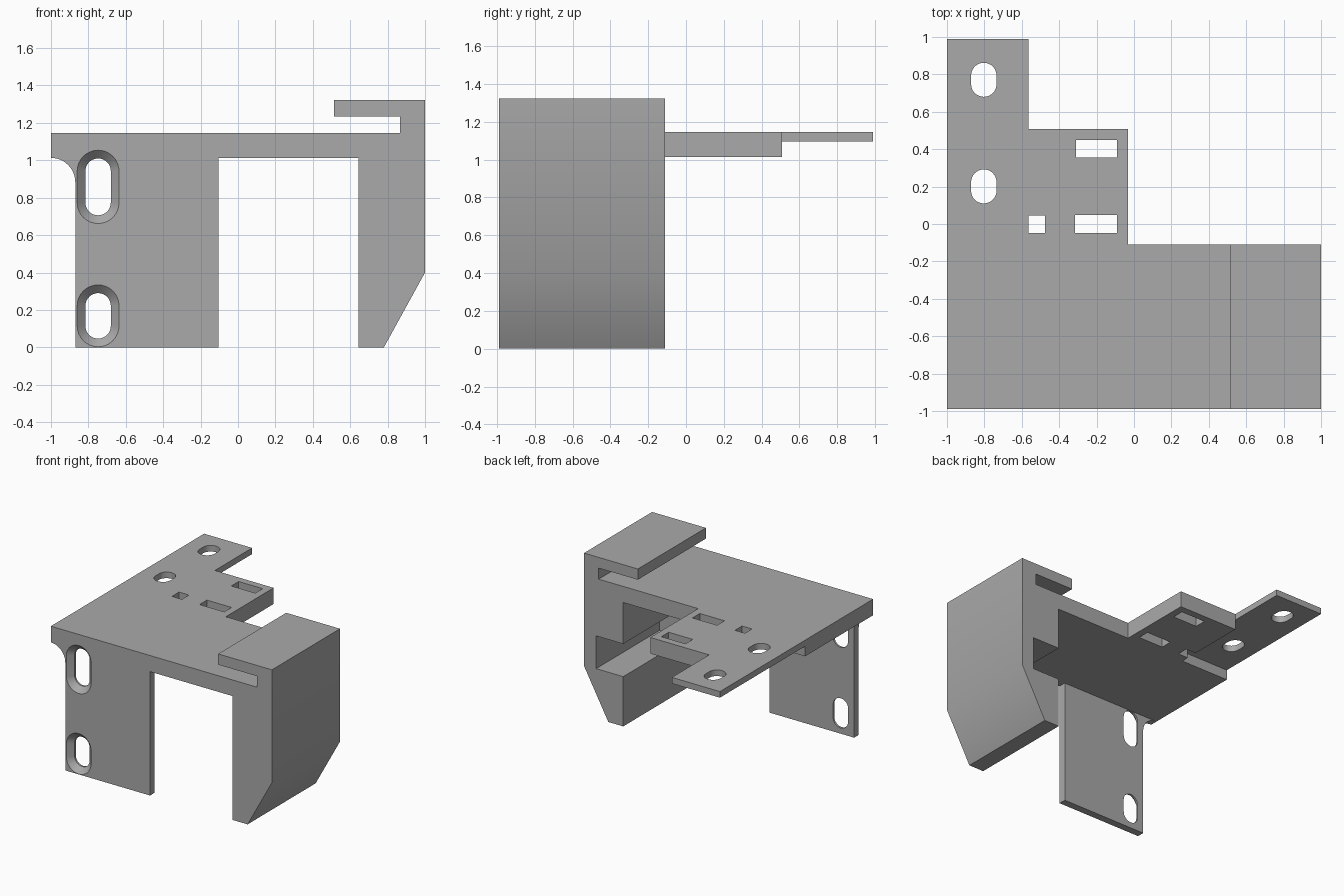
import bpy
import math

if "Cube" in bpy.data.objects:
    bpy.data.objects.remove(bpy.data.objects["Cube"], do_unlink=True)

grey = bpy.data.materials.new("plain_grey")
grey.use_nodes = True
grey.diffuse_color = (0.4, 0.4, 0.4, 1)
grey.node_tree.nodes["Principled BSDF"].inputs["Base Color"].default_value = (0.4, 0.4, 0.4, 1)


def prism(name, axis, start, end, near, far=None):
    """Loft a profile along y (x, z points) or z (x, y points)."""
    far = far or near

    def place(p, d):
        return (p[0], d, p[1]) if axis == "y" else (p[0], p[1], d)

    n = len(near)
    verts = [place(p, start) for p in near] + [place(p, end) for p in far]
    faces = [tuple(range(n)), tuple(range(2 * n - 1, n - 1, -1))]
    faces += [(i, i + n, (i + 1) % n + n, (i + 1) % n) for i in range(n)]
    mesh = bpy.data.meshes.new(name)
    mesh.from_pydata(verts, [], faces)
    mesh.materials.append(grey)
    obj = bpy.data.objects.new(name, mesh)
    bpy.context.collection.objects.link(obj)
    # make every normal point outward
    bpy.context.view_layer.objects.active = obj
    bpy.ops.object.select_all(action="DESELECT")
    obj.select_set(True)
    bpy.ops.object.mode_set(mode="EDIT")
    bpy.ops.mesh.select_all(action="SELECT")
    bpy.ops.mesh.normals_make_consistent(inside=False)
    bpy.ops.object.mode_set(mode="OBJECT")
    return obj


def rect(x0, x1, v0, v1):
    return [(x0, v0), (x1, v0), (x1, v1), (x0, v1)]


def slot(cx, v0, v1, r, steps=16):
    """Upright rounded slot outline."""
    arc = [math.pi * i / steps for i in range(steps + 1)]
    return ([(cx + r * math.cos(a), v1 - r + r * math.sin(a)) for a in arc]
            + [(cx - r * math.cos(a), v0 + r - r * math.sin(a)) for a in arc])


def combine(body, part, operation):
    mod = body.modifiers.new(operation.lower(), "BOOLEAN")
    mod.operation, mod.solver, mod.object = operation, "EXACT", part
    bpy.context.view_layer.objects.active = body
    bpy.ops.object.modifier_apply(modifier=mod.name)
    bpy.data.objects.remove(part, do_unlink=True)


FRONT, BACK, TOP, UNDER = -0.99, -0.11, 1.145, 1.013
WALL = 0.06

# Top plate, side block and overhanging hook share one section
section = [(-1, UNDER), (0.645, UNDER), (0.645, 0), (0.78, 0), (1, 0.4), (1, 1.323),
           (0.513, 1.323), (0.513, 1.235), (0.867, 1.235), (0.867, TOP), (-1, TOP)]
body = prism("bracket_body", "y", FRONT, BACK, section)

# Front mounting flange with a concave fillet under the plate
r = 0.13
fillet = [(-1 + r * math.cos(a), UNDER - r + r * math.sin(a))
          for a in [math.pi / 2 * i / 12 for i in range(13)]]
flange = [(-0.87, 0), (-0.103, 0), (-0.103, 1.08), (-1, 1.08)] + fillet[::-1]
combine(body, prism("front_flange", "y", FRONT, FRONT + WALL, flange), "UNION")

# Thick rear tab and thin rear arm
combine(body, prism("rear_tab", "z", UNDER, TOP, rect(-0.565, -0.033, -0.3, 0.508)), "UNION")
combine(body, prism("rear_arm", "z", 1.095, TOP, rect(-1, -0.565, -0.3, 0.99)), "UNION")

# Rectangular windows in the tab
for x0, x1, y0, y1 in [(-0.31, -0.092, 0.355, 0.45), (-0.315, -0.092, -0.047, 0.048),
                       (-0.565, -0.475, -0.047, 0.045)]:
    combine(body, prism("window_cutter", "z", 0.9, 1.2, rect(x0, x1, y0, y1)), "DIFFERENCE")

# Rounded slots in the rear arm
for y0, y1 in [(0.68, 0.862), (0.11, 0.292)]:
    combine(body, prism("arm_slot_cutter", "z", 0.9, 1.2, slot(-0.803, y0, y1, 0.068)), "DIFFERENCE")

# Countersunk slots in the front flange
for z0, z1 in [(0.047, 0.29), (0.706, 1.01)]:
    inner = slot(-0.748, z0, z1, 0.068)
    outer = slot(-0.748, z0 - 0.044, z1 + 0.044, 0.112)
    combine(body, prism("flange_slot_cutter", "y", FRONT - 0.1, FRONT + WALL + 0.03, inner), "DIFFERENCE")
    combine(body, prism("countersink_cutter", "y", FRONT, FRONT + 0.044, outer, inner), "DIFFERENCE")

# Channel inside the side block, closed at the front
combine(body, prism("channel_cutter", "y", FRONT + WALL, 0, rect(0.5, 0.89, 0.407, 0.675)), "DIFFERENCE")

bpy.ops.object.select_all(action="DESELECT")
body.select_set(True)
bpy.context.view_layer.objects.active = body
bpy.ops.object.shade_smooth_by_angle(angle=math.radians(30))
